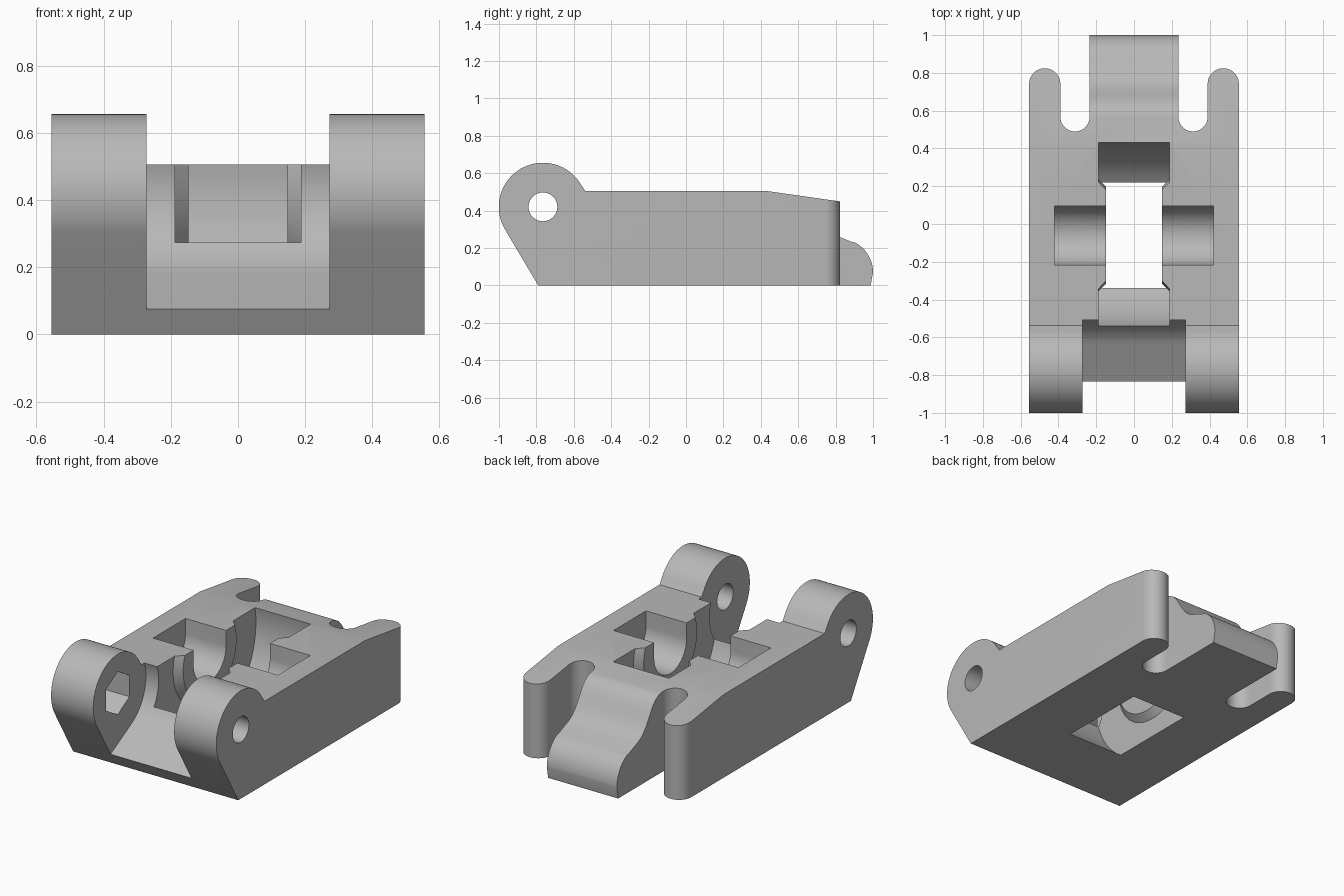
import bpy, bmesh
from math import cos, sin, pi, radians
from mathutils import Matrix, Vector

cube = bpy.data.objects.get("Cube")
if cube:
    bpy.data.objects.remove(cube, do_unlink=True)

grey = bpy.data.materials.new("plain grey")
grey.use_nodes = True
COLOUR = (0.48, 0.48, 0.48, 1)
grey.diffuse_color = COLOUR
grey.node_tree.nodes["Principled BSDF"].inputs["Base Color"].default_value = COLOUR


def arc(cx, cy, r, a, b, n=24):
    """Points on an arc from angle a to b, in degrees."""
    steps = [radians(a + (b - a) * i / n) for i in range(n + 1)]
    return [(cx + r * cos(t), cy + r * sin(t)) for t in steps]


def finish(name, bm):
    bmesh.ops.recalc_face_normals(bm, faces=bm.faces)
    mesh = bpy.data.meshes.new(name)
    bm.to_mesh(mesh)
    bm.free()
    mesh.materials.append(grey)
    obj = bpy.data.objects.new(name, mesh)
    bpy.context.collection.objects.link(obj)
    return obj


def prism(name, points, axis, lo, hi):
    """Extrude a (y, z) outline along x, or an (x, y) outline along z."""
    bm = bmesh.new()
    place = (lambda p: (lo, *p)) if axis == "x" else (lambda p: (*p, lo))
    face = bm.faces.new([bm.verts.new(place(p)) for p in points])
    grown = bmesh.ops.extrude_face_region(bm, geom=[face])["geom"]
    move = Vector((hi - lo, 0, 0)) if axis == "x" else Vector((0, 0, hi - lo))
    bmesh.ops.translate(bm, vec=move, verts=[g for g in grown if isinstance(g, bmesh.types.BMVert)])
    return finish(name, bm)


def lathe_x(name, profile, cy, cz, n=96):
    """Spin an (x, radius) profile around an axis parallel to x."""
    bm = bmesh.new()
    verts = [bm.verts.new((x, 0, r)) for x, r in profile]
    edges = [bm.edges.new(pair) for pair in zip(verts, verts[1:])]
    bmesh.ops.spin(bm, geom=verts + edges, cent=(0, 0, 0), axis=(1, 0, 0),
                   angle=2 * pi, steps=n, use_duplicate=False)
    bmesh.ops.remove_doubles(bm, verts=bm.verts, dist=0.0001)
    bmesh.ops.translate(bm, vec=(0, cy, cz), verts=bm.verts)
    return finish(name, bm)


def cut(target, cutter):
    cutter.hide_render = True
    mod = target.modifiers.new("cut", "BOOLEAN")
    mod.operation = "DIFFERENCE"
    mod.solver = "EXACT"
    mod.object = cutter
    bpy.context.view_layer.objects.active = target
    bpy.ops.object.modifier_apply(modifier=mod.name)
    bpy.data.objects.remove(cutter, do_unlink=True)


HALF = 0.555
PIN_Y, PIN_Z = -0.765, 0.42
WHEEL_Y, WHEEL_Z = -0.06, 0.413

# Main block with the rounded hinge end
outline = [(-0.79, 0), (1.1, 0), (1.1, 0.41), (0.43, 0.505), (-0.538, 0.505)]
outline += arc(PIN_Y, PIN_Z, 0.236, 30, 210.7, 40)
body = prism("hinged_block", outline, "x", -HALF, HALF)

# Gap between the hinge knuckles: ramp and concave clearance
gap = [(-1.2, 0.075), (-0.835, 0.075)] + arc(PIN_Y, PIN_Z, 0.27, -61.5, 18.4)
gap += [(-0.509, 0.8), (-1.2, 0.8)]
cut(body, prism("hinge_gap", gap, "x", -0.272, 0.272))

# Rear slots and round arm ends, one on each side
for side in (-1, 1):
    plan = arc(0.3125, 0.5675, 0.0775, 180, 360) + arc(0.4725, 0.742, 0.0825, 180, 0)
    plan += [(0.7, 0.742), (0.7, 1.3), (0.235, 1.3)]
    cut(body, prism("rear_slot", [(side * x, y) for x, y in plan], "z", -0.1, 0.8))

# Curved top and nose of the rear tongue
nose = [(0.57, 0.486), (0.60, 0.478), (0.63, 0.46), (0.655, 0.433), (0.68, 0.395),
        (0.705, 0.355), (0.73, 0.32), (0.76, 0.29), (0.79, 0.272), (0.82, 0.26), (0.88, 0.235)]
nose += arc(0.82, 0.07, 0.18, 66, 0, 16)[1:] + [(0.985, -0.01)]
nose += [(0.985, -0.1), (1.4, -0.1), (1.4, 0.8), (0.57, 0.8)]
cut(body, prism("tongue_top", nose, "x", -0.3, 0.3))

# Wheel pocket, leaving a tapered boss on each inner wall
half_wheel = [(0.147, 0), (0.147, 0.256), (0.187, 0.296), (0.187, 0.499)]
profile = [(-x, r) for x, r in half_wheel] + half_wheel[::-1]
cut(body, lathe_x("wheel_pocket", profile, WHEEL_Y, WHEEL_Z))

# Round-bottomed axle cradle
cradle = arc(WHEEL_Y, WHEEL_Z, 0.156, 180, 360, 32)
cradle += [(WHEEL_Y + 0.156, 0.8), (WHEEL_Y - 0.156, 0.8)]
cut(body, prism("axle_cradle", cradle, "x", -0.42, 0.42))

# Pin hole through both knuckles, and the nut recess inside one of them
cut(body, prism("pin_hole", arc(PIN_Y, PIN_Z, 0.077, 0, 360, 40)[:-1], "x", -0.7, 0.7))
hexagon = arc(PIN_Y, PIN_Z, 0.13, 30, 390, 6)[:-1]
cut(body, prism("nut_recess", hexagon, "x", -0.46, -0.2))

# Smooth curves, sharp edges
bpy.ops.object.select_all(action="DESELECT")
body.select_set(True)
bpy.context.view_layer.objects.active = body
bpy.ops.object.shade_smooth_by_angle(angle=radians(25))
